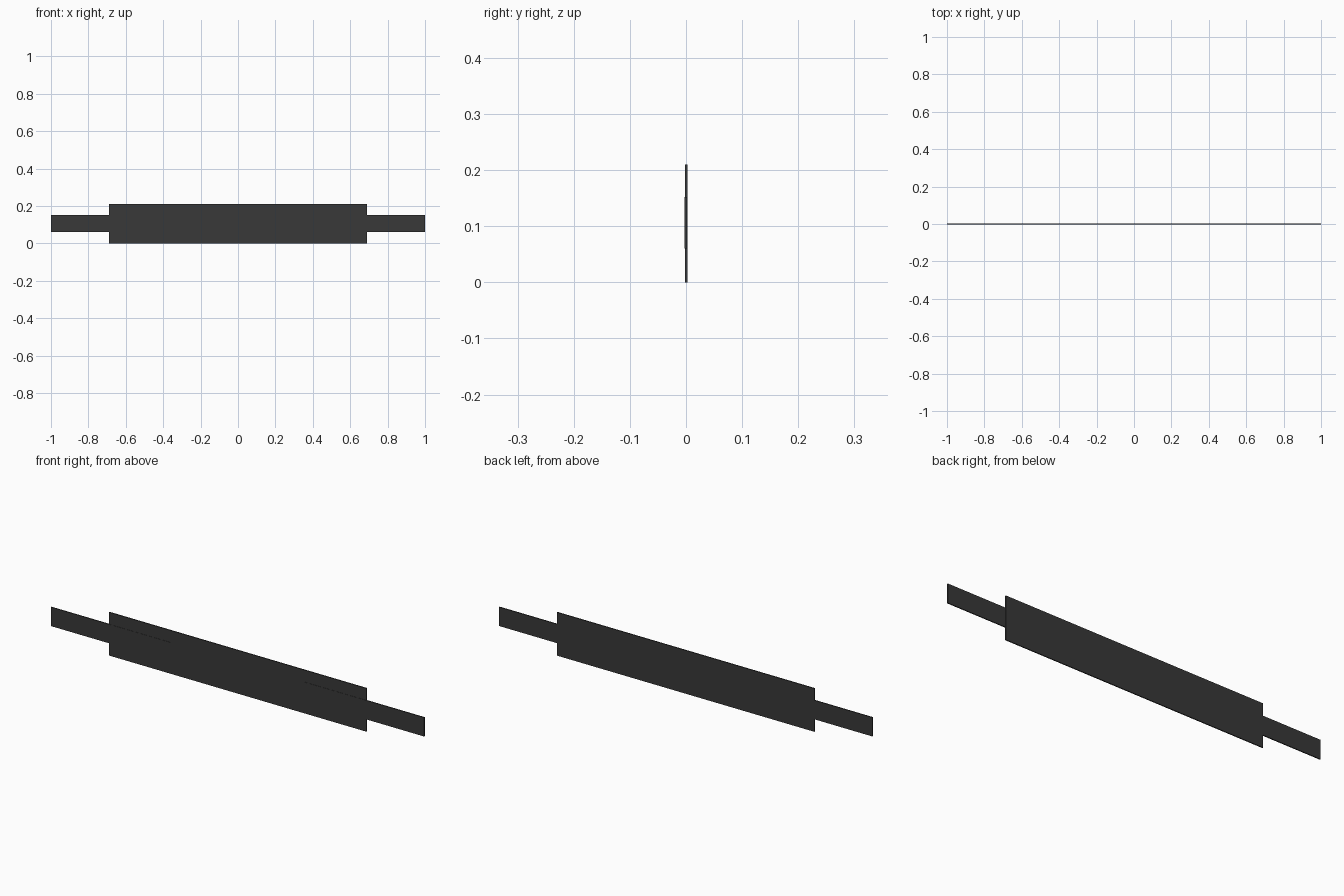
import bpy

if "Cube" in bpy.data.objects:
    bpy.data.objects.remove(bpy.data.objects["Cube"])

mat = bpy.data.materials.new("dark_grey")
mat.diffuse_color = (0.04, 0.04, 0.04, 1)
mat.use_nodes = True
mat.node_tree.nodes["Principled BSDF"].inputs["Base Color"].default_value = mat.diffuse_color


def box(name, x, y, z):
    """Box from (min, max) ranges on each axis."""
    bpy.ops.mesh.primitive_cube_add(
        size=1, location=[(r[0] + r[1]) / 2 for r in (x, y, z)])
    ob = bpy.context.object
    ob.name = name
    ob.scale = [r[1] - r[0] for r in (x, y, z)]
    bpy.ops.object.transform_apply(location=True, rotation=False, scale=True)
    ob.data.materials.append(mat)
    return ob


# Wide thin panel
box("panel", (-0.69, 0.69), (-0.002, 0.003), (0, 0.21))

# End straps, lying on the front of the panel
for side, name in ((-1, "left_strap"), (1, "right_strap")):
    x = sorted((side * 0.36, side * 1.0))
    box(name, x, (-0.003, 0.002), (0.06, 0.152))
